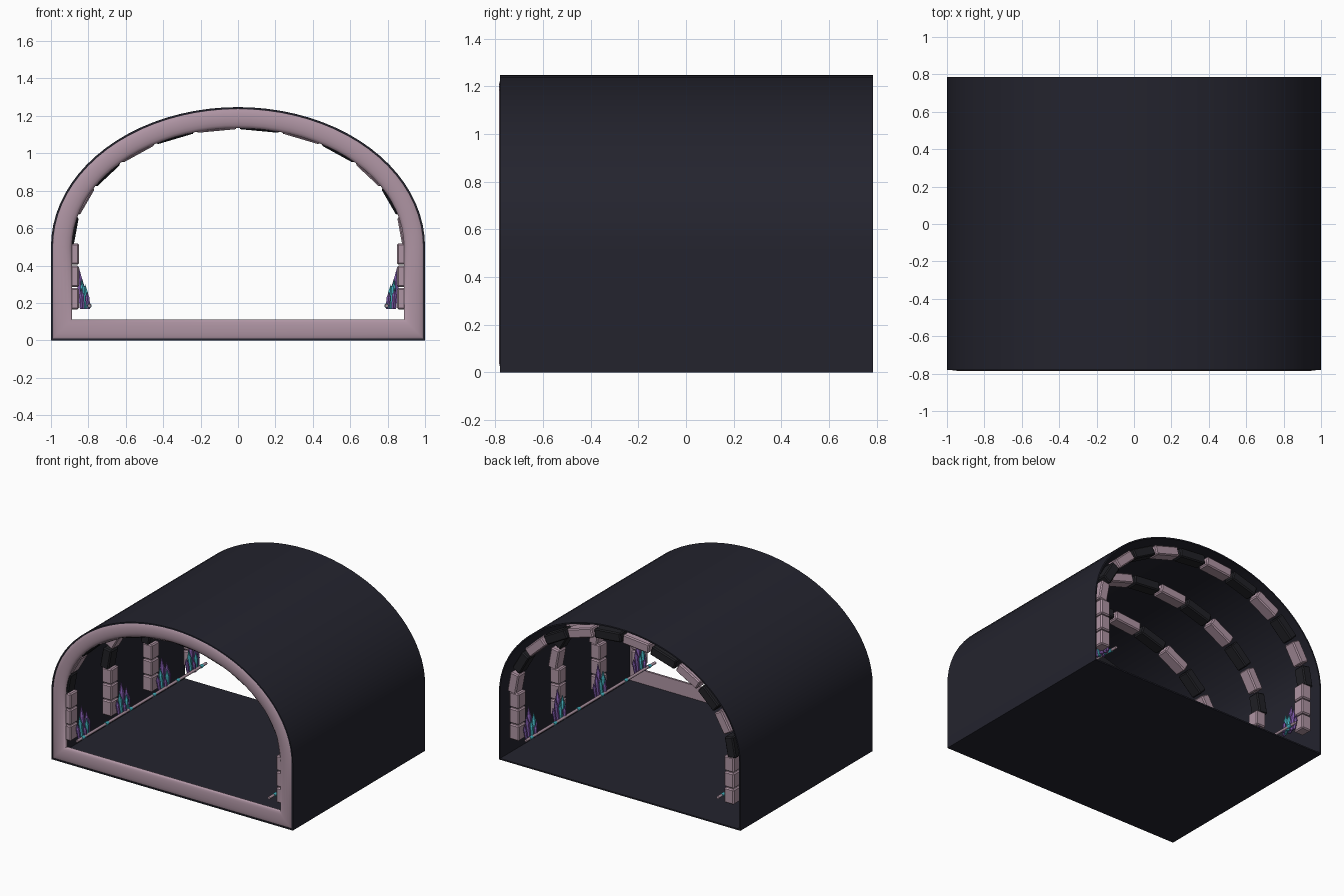
import bpy, bmesh
from math import sin, cos, pi, radians
from mathutils import Matrix, Vector

cube = bpy.data.objects.get("Cube")
if cube:
    bpy.data.objects.remove(cube)


def material(name, rgb):
    m = bpy.data.materials.new(name)
    m.use_nodes = True
    m.diffuse_color = (*rgb, 1)
    m.node_tree.nodes["Principled BSDF"].inputs["Base Color"].default_value = (*rgb, 1)
    return m


NAVY = material("dark navy", (0.017, 0.017, 0.027))
MAUVE = material("mauve stone", (0.43, 0.30, 0.37))
BLACK = material("black stone", (0.015, 0.015, 0.019))
PURPLE = material("purple crystal", (0.21, 0.10, 0.40))
CYAN = material("cyan crystal", (0.06, 0.46, 0.54))


def finish(name, bm, mats, smooth=False, bevel=0):
    bmesh.ops.recalc_face_normals(bm, faces=bm.faces)
    mesh = bpy.data.meshes.new(name)
    bm.to_mesh(mesh)
    bm.free()
    obj = bpy.data.objects.new(name, mesh)
    bpy.context.collection.objects.link(obj)
    for m in mats:
        mesh.materials.append(m)
    if bevel:
        mod = obj.modifiers.new("worn edges", "BEVEL")
        mod.width = bevel
        mod.segments = 1
    if smooth:
        bpy.ops.object.select_all(action="DESELECT")
        obj.select_set(True)
        bpy.context.view_layer.objects.active = obj
        bpy.ops.object.shade_smooth_by_angle(angle=radians(40))
    return obj


def arch(inset, y, steps=40):
    """Tunnel outline, moved inwards by inset."""
    w, h = 1 - inset, 0.747 - inset
    pts = [(-w, y, inset), (w, y, inset)]
    pts += [(w * cos(pi * k / steps), y, 0.5 + h * sin(pi * k / steps))
            for k in range(steps + 1)]
    return pts


def sweep(name, section, mat):
    """Closed section of (inset, y) points carried round the outline."""
    bm = bmesh.new()
    loops = [[bm.verts.new(p) for p in arch(i, y)] for i, y in section]
    for a, b in zip(loops, loops[1:] + loops[:1]):
        for k in range(len(a)):
            n = (k + 1) % len(a)
            bm.faces.new((a[k], a[n], b[n], b[k]))
    return finish(name, bm, [mat], smooth=True)


def paint(verts, index):
    for f in {f for v in verts for f in v.link_faces}:
        f.material_index = index


def add_block(bm, centre, along, out, size, index):
    """Box with its length along one direction and its thickness along another."""
    side = Vector((0, 1, 0))
    rot = Matrix((along, side, out)).transposed().to_4x4()
    mat = Matrix.Translation(centre) @ rot @ Matrix.Diagonal((*size, 1))
    paint(bmesh.ops.create_cube(bm, size=1, matrix=mat)["verts"], index)


# Thin tunnel shell with its floor
sweep("tunnel_shell", [(0, -0.78), (0, 0.785), (0.01, 0.785), (0.01, -0.78)], NAVY)

# Rounded frame round the front opening
frame = [(0.057 - 0.055 * cos(k * pi / 8), -0.765 - 0.02 * sin(k * pi / 8)) for k in range(9)]
sweep("front_frame", frame + [(0.112, -0.75), (0.002, -0.75)], MAUVE)

# Four ribs: stacked pillars with alternating arch blocks
DEPTH = 0.09


def rib_point(k):
    t = pi - k * pi / 12
    return Vector((0.88 * cos(t), 0, 0.5 + 0.63 * sin(t)))


for n, y in enumerate((-0.72, -0.24, 0.24, 0.72), 1):
    bm = bmesh.new()
    for k in range(12):
        a, b = rib_point(k), rib_point(k + 1)
        along = (b - a).normalized()
        out = Vector((-along.z, 0, along.x))
        mid = (a + b) / 2 + out * 0.035 + Vector((0, y, 0))
        add_block(bm, mid, along, out, ((b - a).length - 0.012, DEPTH, 0.07), 1 - k % 2)
    finish(f"rib_arch_{n}", bm, [MAUVE, BLACK], bevel=0.008)

    bm = bmesh.new()
    for s in (-1, 1):
        for k in range(3):
            mid = Vector((s * 0.89, y, 0.222 + 0.12 * k))
            add_block(bm, mid, Vector((0, 0, 1)), Vector((s, 0, 0)), (0.114, DEPTH, 0.08), 0)
    finish(f"rib_pillars_{n}", bm, [MAUVE], bevel=0.008)


# Crystal clusters: (offset along wall, distance from wall, height, radius, colour)
CRYSTALS = [(0, 0.012, 0.22, 0.018, 0), (-0.03, 0.022, 0.16, 0.015, 1),
            (0.03, 0.022, 0.17, 0.016, 0), (0.012, 0.038, 0.13, 0.014, 1),
            (-0.052, 0.015, 0.11, 0.014, 0), (0.055, 0.018, 0.11, 0.013, 0),
            (-0.018, 0.045, 0.09, 0.013, 0)]


def add_crystal(bm, base, lean, height, r, index):
    for lo, hi, r1, r2 in ((0, 0.65, r * 0.8, r), (0.65, 1, r, 0.001)):
        mat = (Matrix.Translation(base) @ lean
               @ Matrix.Translation((0, 0, height * (lo + hi) / 2)))
        made = bmesh.ops.create_cone(bm, cap_ends=True, segments=6, radius1=r1, radius2=r2,
                                     depth=height * (hi - lo), matrix=mat)
        paint(made["verts"], index)


for side, s in (("left", 1), ("right", -1)):
    for n, y in enumerate((-0.64, -0.17, 0.31, 0.65), 1):
        bm = bmesh.new()
        for dy, dx, height, r, index in CRYSTALS:
            lean = Matrix.Rotation(s * 0.08, 4, "Y") @ Matrix.Rotation(-dy * 2.5, 4, "X")
            add_crystal(bm, (s * (0.845 - dx), y + dy, 0.168), lean, height, r, index)
        finish(f"{side}_crystals_{n}", bm, [PURPLE, CYAN])

    # Rail along the wall foot with small glowing bands
    bm = bmesh.new()

    def tube(y, length, radius, index):
        mat = Matrix.Translation((s * 0.795, y, 0.185)) @ Matrix.Rotation(pi / 2, 4, "X")
        made = bmesh.ops.create_cone(bm, cap_ends=True, segments=10, radius1=radius,
                                     radius2=radius, depth=length, matrix=mat)
        paint(made["verts"], index)

    tube(-0.005, 1.53, 0.010, 0)
    for k in range(6):
        tube(-0.7 + 0.28 * k, 0.03, 0.013, 1)
    finish(f"{side}_rail", bm, [MAUVE, CYAN], smooth=True)
